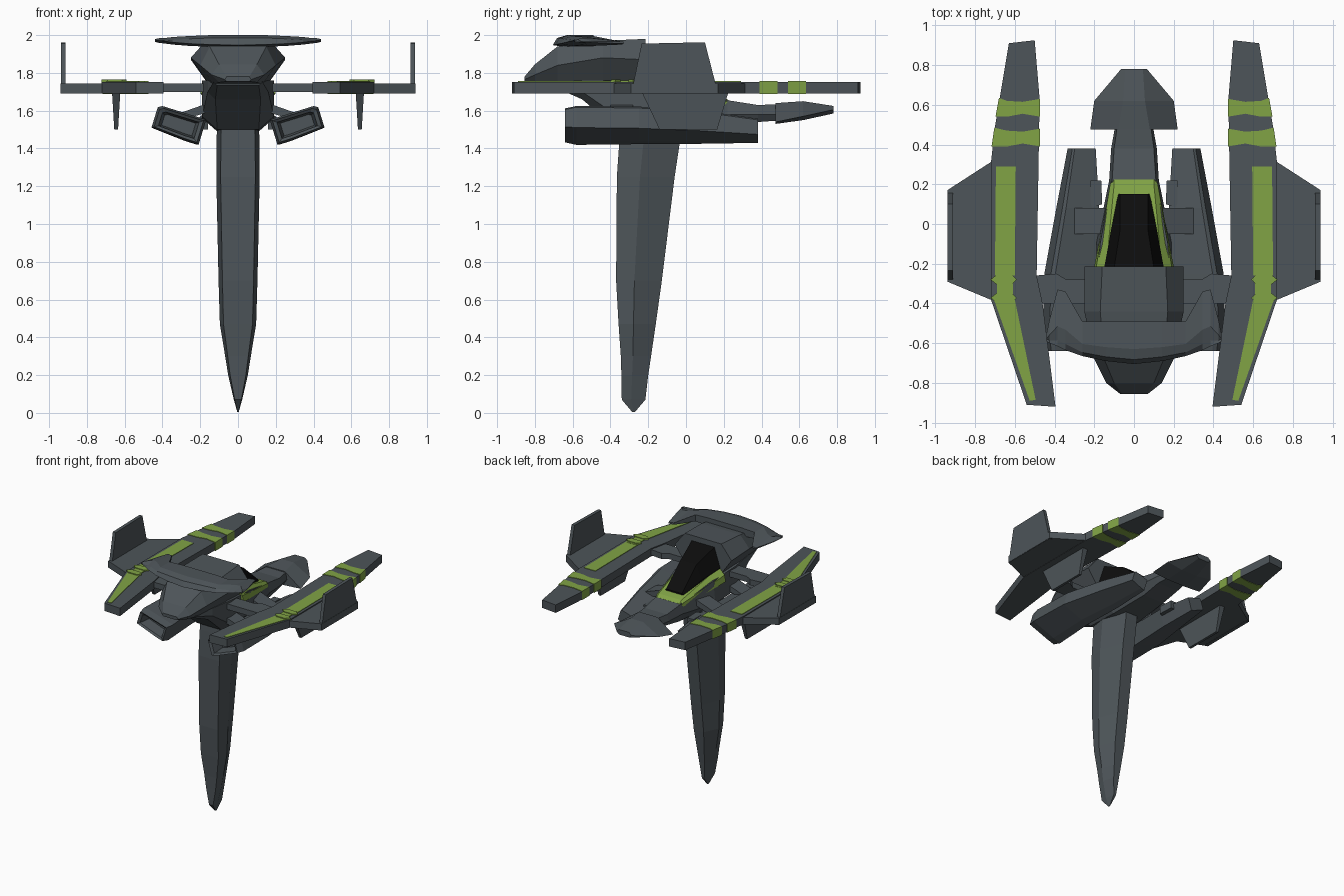
import bpy, bmesh
from math import sin, cos


def material(name, rgb):
    m = bpy.data.materials.new(name)
    m.diffuse_color = (*rgb, 1)
    return m


SLATE = material("slate", (0.075, 0.09, 0.1))
GREEN = material("green", (0.22, 0.37, 0.06))
BLACK = material("black", (0.004, 0.004, 0.004))


def loft(name, rings, mat=SLATE, mirror=False):
    """Skin a list of equal-length rings of 3D points, capping both ends."""
    bm = bmesh.new()
    vs = [[bm.verts.new(p) for p in r] for r in rings]
    n = len(vs[0])
    for a, b in zip(vs, vs[1:]):
        for i in range(n):
            j = (i + 1) % n
            bm.faces.new((a[i], a[j], b[j], b[i]))
    bm.faces.new(vs[0])
    bm.faces.new(vs[-1])
    bmesh.ops.remove_doubles(bm, verts=bm.verts, dist=0.0005)
    bmesh.ops.recalc_face_normals(bm, faces=bm.faces)
    me = bpy.data.meshes.new(name)
    bm.to_mesh(me)
    bm.free()
    me.materials.append(mat)
    ob = bpy.data.objects.new(name, me)
    bpy.context.collection.objects.link(ob)
    if mirror:
        ob.modifiers.new("mirror", 'MIRROR')
    return ob


def plate(name, outline, z0, z1, mat=SLATE):
    return loft(name, [[(x, y, z) for x, y in outline] for z in (z0, z1)], mat, True)


def hull(name, stations, mat=SLATE):
    """Symmetric six-sided body: y, then half-width and height at bottom, middle, top."""
    rings = []
    for y, *p in stations:
        half = [(p[i], y, p[i + 1]) for i in (0, 2, 4)]
        rings.append(half + [(-x, yy, z) for x, yy, z in reversed(half)])
    return loft(name, rings, mat)


# Keel blade: z, front y, rear y, half-width
keel = []
for z, y0, y1, w in [(0.005, -.285, -.27, .004), (.07, -.34, -.215, .022), (.2, -.342, -.2, .052),
                     (.3, -.345, -.185, .068), (.47, -.357, -.16, .096), (.7, -.37, -.128, .103),
                     (1.25, -.366, -.06, .115), (1.45, -.352, -.03, .113), (1.6, -.34, -.02, .11)]:
    m = y0 + (y1 - y0) * .4
    keel.append([(-w * .8, y0, z), (w * .8, y0, z), (w, m, z), (w * .45, y1, z), (-w * .45, y1, z), (-w, m, z)])
loft("keel_blade", keel)

# Central bodies
hull("lower_hull", [(-.72, .11, 1.735, .13, 1.75, .12, 1.77), (-.55, .12, 1.66, .16, 1.70, .16, 1.76),
                    (-.36, .11, 1.5, .19, 1.57, .19, 1.76), (-.1, .11, 1.49, .19, 1.56, .17, 1.73),
                    (.22, .09, 1.51, .125, 1.58, .11, 1.655), (.38, .09, 1.54, .115, 1.58, .10, 1.63),
                    (.52, .07, 1.55, .09, 1.58, .08, 1.635)])
hull("upper_body", [(-.855, .06, 1.755, .07, 1.765, .06, 1.78), (-.8, .1, 1.75, .14, 1.79, .1, 1.845),
                    (-.68, .13, 1.74, .2, 1.84, .15, 1.94), (-.44, .15, 1.73, .25, 1.88, .17, 1.97),
                    (-.215, .15, 1.73, .25, 1.87, .16, 1.98)])
hull("nose", [(.475, .08, 1.53, .22, 1.54, .08, 1.64), (.62, .07, 1.55, .2, 1.57, .055, 1.65),
              (.78, .045, 1.585, .065, 1.605, .045, 1.625)])
hull("canopy_frame", [(-.215, .2, 1.69, .19, 1.74, .14, 1.79), (.2, .12, 1.63, .12, 1.66, .1, 1.675),
                      (.225, .11, 1.62, .11, 1.64, .1, 1.655)], GREEN)
hull("canopy", [(-.22, .15, 1.72, .15, 1.79, .1, 1.94), (-.03, .115, 1.70, .115, 1.755, .07, 1.86),
                (.15, .08, 1.66, .08, 1.685, .07, 1.70)], BLACK)

# Crescent hood: x, front y, rear y, top height, underside height
hood = []
for x, y0, y1, zt, zb in [(0, -.705, -.49, 2.0, 1.935), (.14, -.69, -.49, 2.0, 1.938), (.26, -.665, -.49, 1.995, 1.943),
                          (.345, -.635, -.34, 1.99, 1.95), (.385, -.615, -.33, 1.985, 1.955),
                          (.425, -.6, -.48, 1.983, 1.96), (.44, -.59, -.55, 1.978, 1.965)]:
    d = (y1 - y0) * .35
    tip = 1.965 if x > .3 else zt
    hood.append([(x, y0, zb + .012), (x, y0 + d * .3, zt - .015), (x, y0 + d, zt), (x, y1, tip), (x, y1, zb), (x, y0 + d, zb)])
loft("hood", [[(-x, y, z) for x, y, z in r] for r in hood[:0:-1]] + hood)

# Wings, outer shelves and the arms that carry them
plate("wing", [(.395, -.92), (.54, -.91), (.72, -.38), (.72, .31), (.7, .49), (.63, .91), (.5, .925),
               (.475, .63), (.49, -.26), (.46, -.4)], 1.69, 1.753)
plate("wing_shelf", [(.7, -.39), (.94, -.29), (.94, .17), (.7, .325)], 1.692, 1.745)
plate("wing_arm", [(.14, -.4), (.5, -.4), (.5, -.26), (.39, -.25), (.34, -.28), (.14, -.28)], 1.70, 1.745)
loft("winglet", [[(x, -.29, 1.69), (x, -.235, 1.955), (x, .1, 1.962), (x, .17, 1.69)] for x in (.912, .938)], mirror=True)
loft("under_fin", [[(.645 + s * .022, -.235, 1.7), (.645 + s * .01, -.14, 1.5),
                    (.645 + s * .01, .165, 1.5), (.645 + s * .022, .225, 1.7)] for s in (-1, 1)], mirror=True)

# Green wing markings
plate("wing_stripe", [(.6, -.26), (.7, -.26), (.695, .29), (.595, .29)], 1.74, 1.757, GREEN)
plate("tail_stripe", [(.6, -.38), (.705, -.38), (.525, -.89), (.495, -.885)], 1.74, 1.757, GREEN)
plate("stripe_link", [(.61, -.39), (.69, -.39), (.69, -.24), (.61, -.24)], 1.74, 1.759, GREEN)
for k, y in enumerate((-.28, -.372)):
    plate(f"stripe_clasp_{k}", [(.59, y), (.615, y - .025), (.69, y - .025), (.722, y), (.69, y + .025), (.615, y + .025)],
          1.735, 1.764, GREEN)
for k, (y, xo0, xo1) in enumerate([(.39, .717, .703), (.54, .697, .68)]):
    plate(f"wing_band_{k}", [(.473, y), (.56, y + .015), (.64, y), (xo0, y), (xo1, y + .095), (.64, y + .08),
                             (.56, y + .075), (.473, y + .09)], 1.687, 1.757, GREEN)

# Tilted engine pods with a recessed intake: y, centre x, centre z, width, height
pods = []
for y, cx, cz, w, h in [(-.54, .315, 1.525, .17, .07), (-.63, .315, 1.525, .2, .09), (-.64, .315, 1.525, .24, .12),
                        (-.58, .315, 1.525, .265, .14), (-.25, .32, 1.525, .24, .14), (.08, .285, 1.515, .19, .13),
                        (.38, .265, 1.495, .12, .1)]:
    ring = []
    for u, v in [(-.5, .5), (.42, .5), (.5, .4), (.5, -.4), (-.25, -.5), (-.5, -.5)]:
        u, v = u * w, v * h
        ring.append((cx + u * cos(.3) - v * sin(.3), y, cz + u * sin(.3) + v * cos(.3)))
    pods.append(ring)
loft("engine_pod", pods, mirror=True)
for k, (y0, y1) in enumerate([(-.4, -.28), (-.05, .08)]):
    loft(f"pod_strut_{k}", [[(.13, y, 1.65), (.3, y, 1.59), (.3, y, 1.55), (.13, y, 1.6)] for y in (y0, y1)], mirror=True)
# Small pegs on the inner flank of each pod
plate("pod_peg", [(.16, .1), (.22, .08), (.22, .22), (.165, .22)], 1.5, 1.56)
